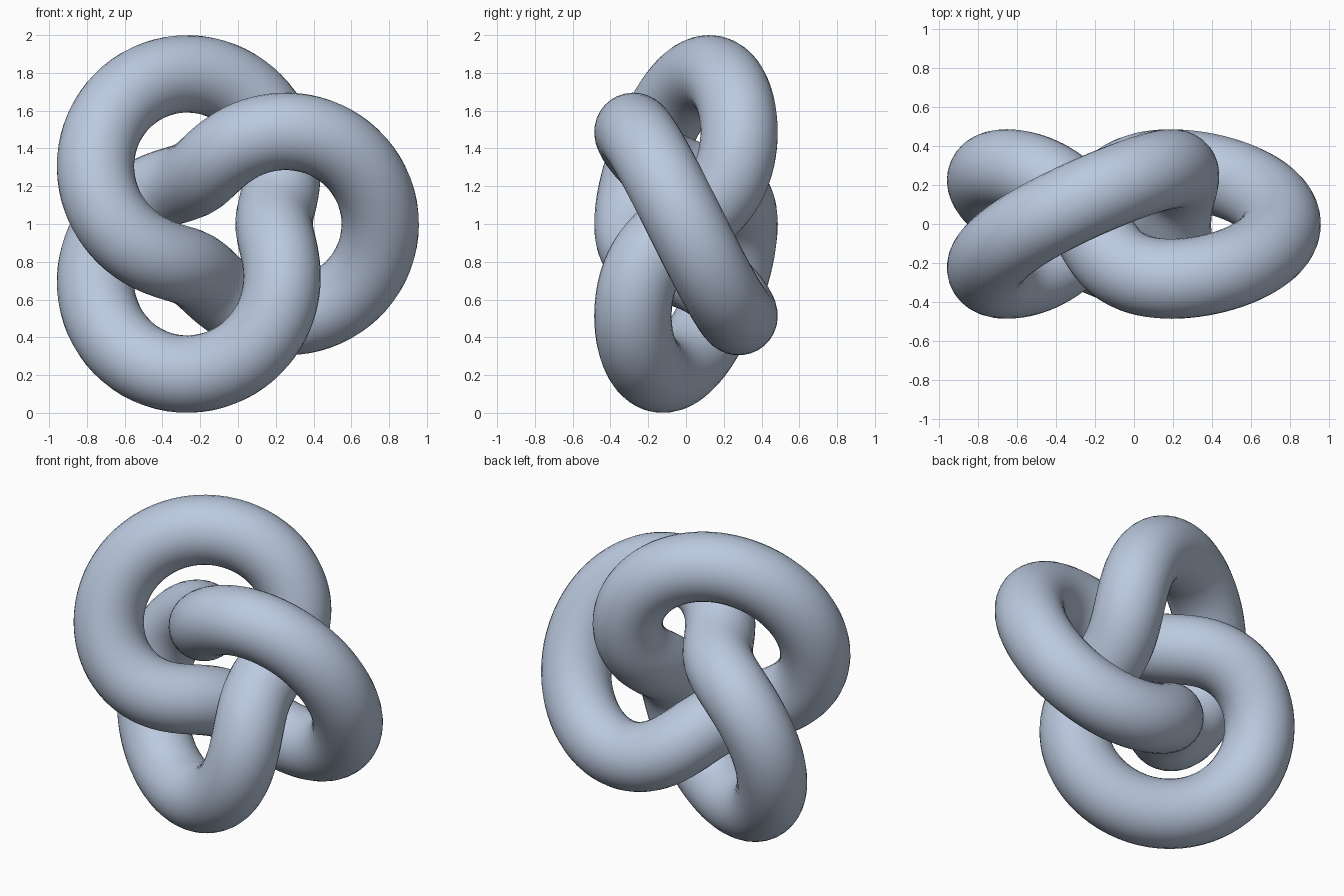
import bpy
from math import sin, cos, tau

if "Cube" in bpy.data.objects:
    bpy.data.objects.remove(bpy.data.objects["Cube"], do_unlink=True)

SCALE = 0.281    # minor radius of the guiding torus (major is twice this)
TUBE = 0.205     # thickness radius of the tube
SHIFT = -0.09    # centres the three lobes on x
STEPS = 240

# Pale blue-grey material
mat = bpy.data.materials.new("pale_blue_grey")
mat.use_nodes = True
colour = (0.50, 0.59, 0.74, 1)
mat.diffuse_color = colour
mat.node_tree.nodes["Principled BSDF"].inputs["Base Color"].default_value = colour


def knot_point(t):
    """Closed path winding twice around and three times through a torus."""
    reach = SCALE * (2 + cos(3 * t))
    return (SHIFT + reach * cos(2 * t), -SCALE * sin(3 * t), 1 + reach * sin(2 * t), 1)


# Centre line with a round bevel
curve = bpy.data.curves.new("trefoil_tube", "CURVE")
curve.dimensions = "3D"
curve.twist_mode = "MINIMUM"
curve.bevel_depth = TUBE
curve.bevel_resolution = 14
spline = curve.splines.new("POLY")
spline.points.add(STEPS - 1)
for i, point in enumerate(spline.points):
    point.co = knot_point(tau * i / STEPS)
spline.use_cyclic_u = True
curve.materials.append(mat)

# Turn the tube into a smooth mesh
tube = bpy.data.objects.new("trefoil_tube", curve)
bpy.context.collection.objects.link(tube)
bpy.ops.object.select_all(action="DESELECT")
tube.select_set(True)
bpy.context.view_layer.objects.active = tube
bpy.ops.object.convert(target="MESH")
bpy.ops.object.shade_smooth()
